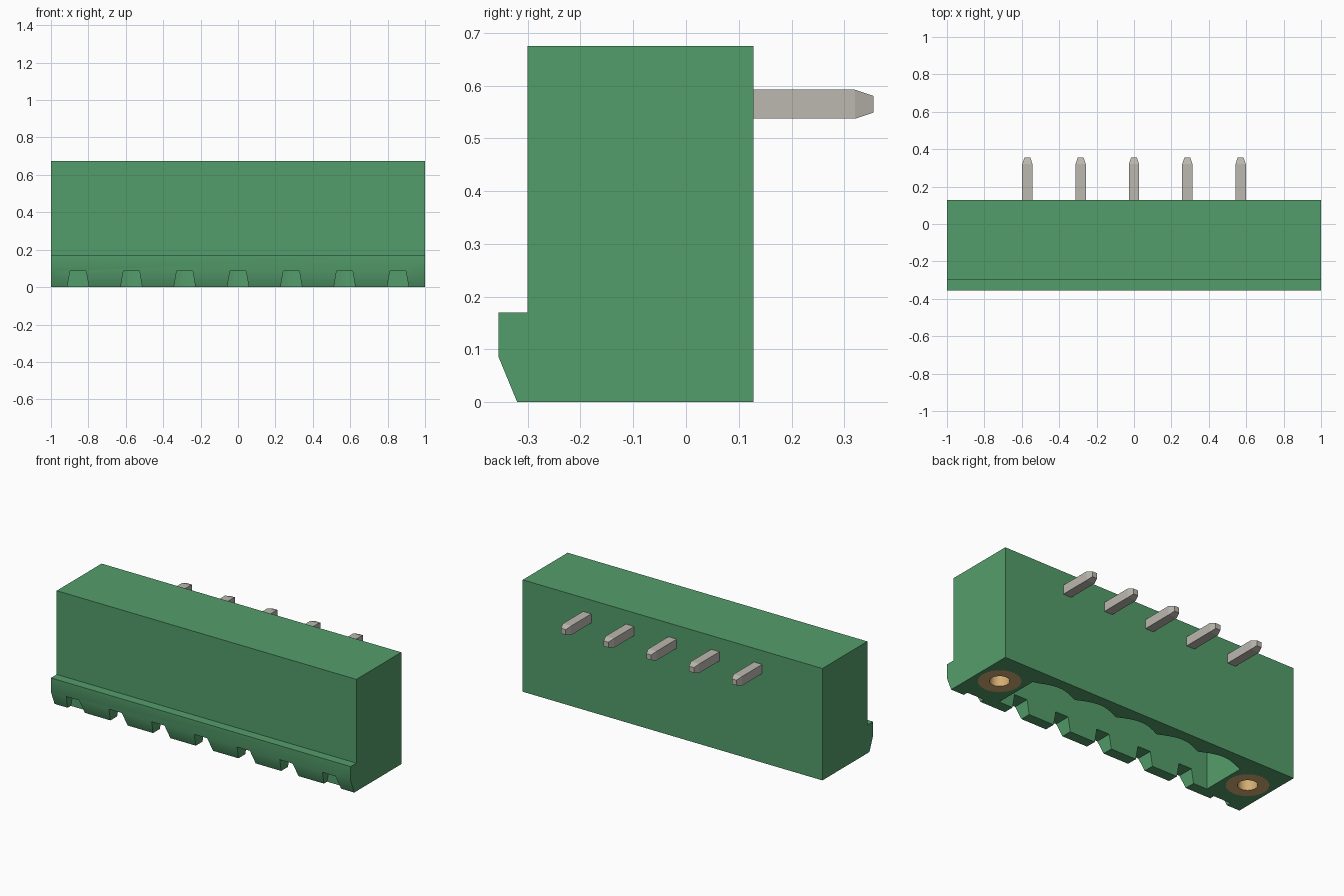
import bpy
import bmesh
from math import sin, cos, pi
from mathutils import Vector

cube = bpy.data.objects.get("Cube")
if cube:
    bpy.data.objects.remove(cube, do_unlink=True)

PITCH = 0.285
SCREW_X, SCREW_Y = 0.86, -0.086
BORE_DEPTH = 0.4


def material(name, rgb):
    mat = bpy.data.materials.new(name)
    mat.use_nodes = True
    color = (*rgb, 1)
    mat.diffuse_color = color
    mat.node_tree.nodes["Principled BSDF"].inputs["Base Color"].default_value = color
    return mat


green = material("green plastic", (0.088, 0.337, 0.147))
tin = material("tinned metal", (0.50, 0.48, 0.43))
brass = material("brass", (0.66, 0.42, 0.17))


def add_object(name, bm, mat=None):
    bmesh.ops.recalc_face_normals(bm, faces=bm.faces[:])
    mesh = bpy.data.meshes.new(name)
    bm.to_mesh(mesh)
    bm.free()
    obj = bpy.data.objects.new(name, mesh)
    bpy.context.collection.objects.link(obj)
    if mat:
        mesh.materials.append(mat)
    return obj


def prism(name, points, travel, mat=None):
    """Extrude a closed outline along a vector."""
    bm = bmesh.new()
    face = bm.faces.new([bm.verts.new(p) for p in points])
    out = bmesh.ops.extrude_face_region(bm, geom=[face])
    verts = [g for g in out["geom"] if isinstance(g, bmesh.types.BMVert)]
    bmesh.ops.translate(bm, verts=verts, vec=Vector(travel))
    return add_object(name, bm, mat)


def carve(target, cutter):
    mod = target.modifiers.new("carve", "BOOLEAN")
    mod.operation, mod.solver, mod.object = "DIFFERENCE", "EXACT", cutter
    bpy.context.view_layer.objects.active = target
    bpy.ops.object.modifier_apply(modifier=mod.name)
    bpy.data.objects.remove(cutter, do_unlink=True)


def smooth(obj):
    bpy.ops.object.select_all(action="DESELECT")
    obj.select_set(True)
    bpy.context.view_layer.objects.active = obj
    bpy.ops.object.shade_smooth_by_angle(angle=0.5)


# Housing with the chamfered front lip
profile = [(-0.32, 0), (0.128, 0), (0.128, 0.675), (-0.30, 0.675),
           (-0.30, 0.17), (-0.355, 0.17), (-0.355, 0.085)]
housing = prism("housing", [(-1, y, z) for y, z in profile], (2, 0, 0), green)

# Socket open at the bottom, with a scalloped back wall
outline = [(-0.72, -0.256), (0.72, -0.256)]
STEPS = 10
for pole in range(2, -3, -1):
    for i in range(STEPS + 1):
        t = i / STEPS
        x = pole * PITCH + PITCH * (0.48 - 0.96 * t)
        outline.append((x, 0.02 + 0.042 * sin(pi * t)))
outline[2] = (0.72, 0.02)
outline[-1] = (-0.72, 0.02)
carve(housing, prism("socket_cutter", [(x, y, -0.05) for x, y in outline], (0, 0, 0.52)))

# Coding notches in the lip; the outer two are blind
for n in range(-3, 4):
    x = n * PITCH
    depth = 0.08 if abs(n) == 3 else 0.13
    notch = [(x - 0.061, -0.02), (x + 0.061, -0.02), (x + 0.043, 0.085), (x - 0.043, 0.085)]
    carve(housing, prism("notch_cutter", [(px, -0.37, z) for px, z in notch], (0, depth, 0)))


def ring(x, radius, z, count=32):
    return [(x + radius * cos(2 * pi * i / count), SCREW_Y + radius * sin(2 * pi * i / count), z)
            for i in range(count)]


# Threaded flange inserts
for side, x in (("right", -SCREW_X), ("left", SCREW_X)):
    carve(housing, prism("bore_cutter", ring(x, 0.116, -0.05), (0, 0, BORE_DEPTH + 0.05)))
    insert = prism(side + "_screw_insert", ring(x, 0.116, 0), (0, 0, BORE_DEPTH), brass)
    carve(insert, prism("hole_cutter", ring(x, 0.054, -0.05), (0, 0, BORE_DEPTH)))
    smooth(insert)
smooth(housing)


# Bent contact pins: tapered contact inside, tapered solder tail behind
H, TIP = 0.0275, 0.016
CONTACT_Y, TAIL_Z = -0.11, 0.5645
sections = [  # centre y, centre z, half width, in-plane half vector
    (CONTACT_Y, 0.12, TIP, (TIP, 0)),
    (CONTACT_Y, 0.155, H, (H, 0)),
    (CONTACT_Y, TAIL_Z, H, (H, -H)),
    (0.32, TAIL_Z, H, (0, -H)),
    (0.355, TAIL_Z, TIP, (0, -TIP)),
]
for n in range(-2, 3):
    bm = bmesh.new()
    loops = []
    for y, z, w, (vy, vz) in sections:
        corners = [(-1, -1), (1, -1), (1, 1), (-1, 1)]
        loops.append([bm.verts.new((n * PITCH + a * w, y + b * vy, z + b * vz))
                      for a, b in corners])
    for lower, upper in zip(loops, loops[1:]):
        for i in range(4):
            j = (i + 1) % 4
            bm.faces.new((lower[i], lower[j], upper[j], upper[i]))
    bm.faces.new(loops[0])
    bm.faces.new(loops[-1])
    add_object("contact_pin_%d" % (n + 3), bm, tin)
